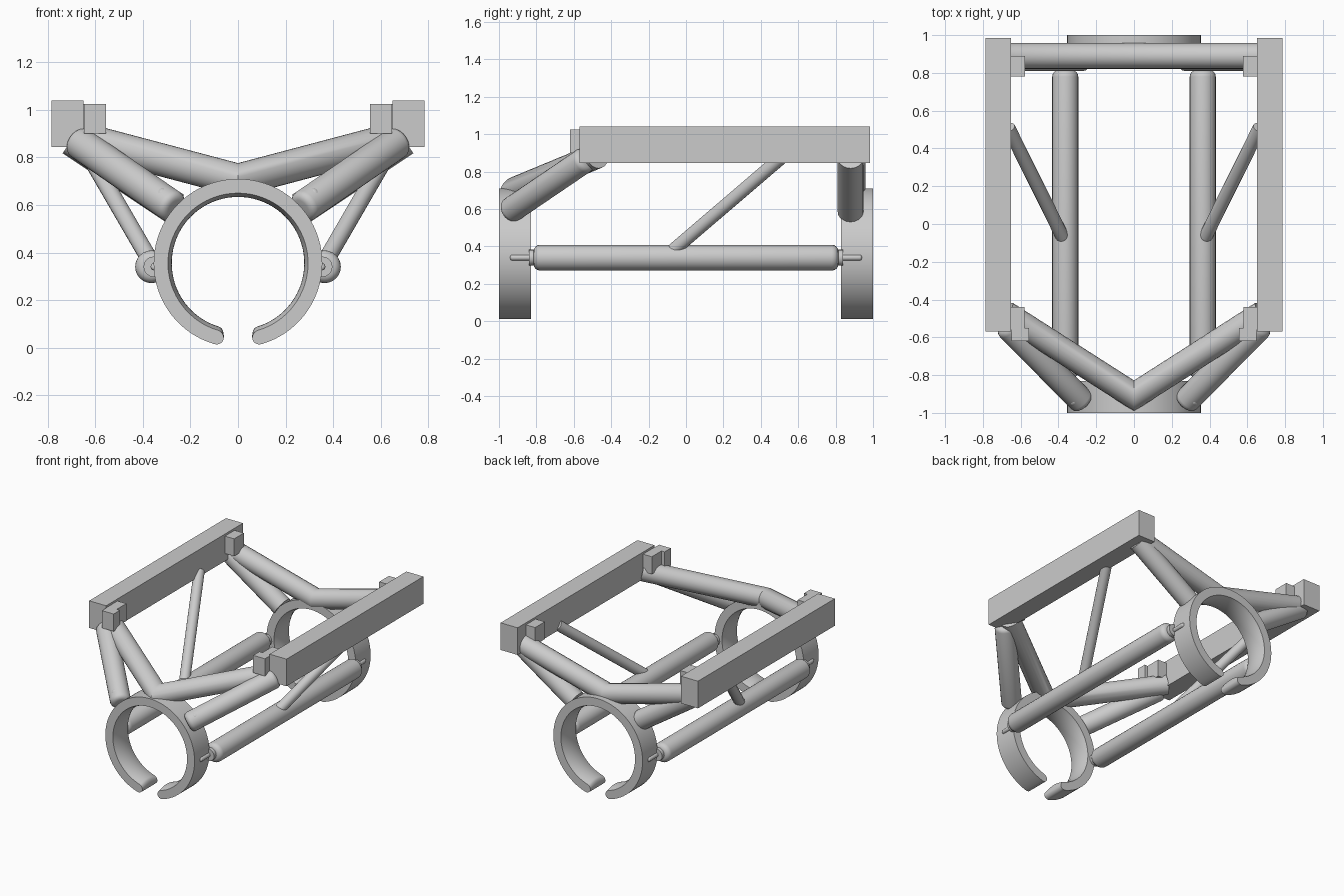
import bpy, bmesh, math
from mathutils import Vector

if "Cube" in bpy.data.objects:
    bpy.data.objects.remove(bpy.data.objects["Cube"])

grey = bpy.data.materials.new("plain grey")
grey.diffuse_color = (0.6, 0.6, 0.6, 1)
grey.use_nodes = True
grey.node_tree.nodes["Principled BSDF"].inputs["Base Color"].default_value = grey.diffuse_color


def finish(bm, name, smooth=True):
    bmesh.ops.recalc_face_normals(bm, faces=bm.faces)
    me = bpy.data.meshes.new(name)
    bm.to_mesh(me)
    bm.free()
    ob = bpy.data.objects.new(name, me)
    bpy.context.collection.objects.link(ob)
    me.materials.append(grey)
    if smooth:
        bpy.ops.object.select_all(action='DESELECT')
        ob.select_set(True)
        bpy.context.view_layer.objects.active = ob
        bpy.ops.object.shade_smooth_by_angle(angle=math.radians(35))
    return ob


def box(name, x, y, z):
    bm = bmesh.new()
    bmesh.ops.create_cube(bm, size=1)
    for v in bm.verts:
        v.co = Vector([(r[0] + r[1]) / 2 + c * (r[1] - r[0]) for r, c in zip((x, y, z), v.co)])
    return finish(bm, name, False)


def tube(name, points, r, sides=20, cap=0.0):
    """Round bar along a path; cap rounds both ends."""
    pts = [Vector(p) for p in points]
    d0, d1 = (pts[1] - pts[0]).normalized(), (pts[-1] - pts[-2]).normalized()
    stations = [(p, r) for p in pts]
    if cap:
        arc = [(cap * (1 - math.sin(a)), r - cap * (1 - math.cos(a)))
               for a in (math.pi / 2 * i / 4 for i in range(5))]
        stations = ([(pts[0] + d0 * o, q) for o, q in reversed(arc)]
                    + stations[1:-1] + [(pts[-1] - d1 * o, q) for o, q in arc])
    bm = bmesh.new()
    rings = []
    for i, (p, q) in enumerate(stations):
        a = stations[max(i - 1, 0)][0]
        b = stations[min(i + 1, len(stations) - 1)][0]
        da, db = (p - a), (b - p)
        t = (da.normalized() + db.normalized()).normalized()
        seg = (db if db.length > 0 else da).normalized()
        # circle across the segment, projected onto the mitre plane
        u = seg.cross(Vector((0, 0, 1))).normalized()
        w = u.cross(seg)
        ring = []
        for k in range(sides):
            ang = 2 * math.pi * k / sides
            o = u * math.cos(ang) * q + w * math.sin(ang) * q
            o -= seg * (o.dot(t) / seg.dot(t))
            ring.append(bm.verts.new(p + o))
        rings.append(ring)
    for A, B in zip(rings, rings[1:]):
        for k in range(sides):
            bm.faces.new((A[k], A[k - 1], B[k - 1], B[k]))
    bm.faces.new(rings[0])
    bm.faces.new(rings[-1])
    return finish(bm, name)


def clamp_ring(name, y0, y1):
    """Open ring with a crowned inner face and rounded tips."""
    zc, ro, ri, crown = 0.355, 0.355, 0.295, 0.016
    mid, half = (ro + ri) / 2, (ro - ri) / 2
    gap, tip = math.radians(16.5), 0.1
    stations = [(gap - tip * math.cos(a), math.sin(a))
                for a in (math.pi / 2 * i / 6 for i in range(6))]
    stations[0] = (stations[0][0], 0.05)
    n = 72
    body = [(gap + (2 * math.pi - 2 * gap) * i / n, 1) for i in range(n + 1)]
    stations = stations + body + [(2 * math.pi - a, s) for a, s in reversed(stations)]
    bm = bmesh.new()
    loops = []
    for a, s in stations:
        prof = [(mid + half * s, y0), (mid + half * s, y1)]
        for j in range(9):
            f = j / 8
            prof.append((mid - s * (half + crown * (1 - (2 * f - 1) ** 2)), y1 + (y0 - y1) * f))
        loops.append([bm.verts.new((q * math.sin(a), y, zc - q * math.cos(a))) for q, y in prof])
    for A, B in zip(loops, loops[1:]):
        for k in range(len(A)):
            bm.faces.new((A[k], A[k - 1], B[k - 1], B[k]))
    bm.faces.new(loops[0])
    bm.faces.new(loops[-1])
    return finish(bm, name)


# Clamp rings front and back
clamp_ring("front_clamp_ring", -1.0, -0.83)
clamp_ring("rear_clamp_ring", 0.83, 1.0)

# V-shaped cross bars
tube("front_cross_bar", [(-0.68, -0.475, 0.885), (0, -0.91, 0.705), (0.68, -0.475, 0.885)], 0.069)
tube("rear_cross_bar", [(-0.68, 0.89, 0.885), (0, 0.89, 0.705), (0.68, 0.89, 0.885)], 0.069)

for s, side in ((-1, "left"), (1, "right")):
    # Top rail and its joint blocks
    def X(a, b):
        return sorted((s * a, s * b))
    box(side + "_rail", X(0.65, 0.785), (-0.57, 0.985), (0.845, 1.04))
    box(side + "_front_block", X(0.555, 0.648), (-0.62, -0.55), (0.9, 1.025))
    box(side + "_inner_block", X(0.58, 0.66), (-0.56, -0.44), (0.9, 1.025))
    box(side + "_rear_block", X(0.577, 0.66), (0.78, 0.89), (0.9, 1.025))

    # Lower side tube with end stubs and pins
    tube(side + "_side_tube", [(s * 0.364, -0.815, 0.34), (s * 0.364, 0.815, 0.34)], 0.069, 24, 0.035)
    for e, end in ((-1, "front"), (1, "rear")):
        tube(f"{side}_{end}_stub", [(s * 0.355, e * 0.79, 0.34), (s * 0.355, e * 0.84, 0.34)], 0.043, 16)
        tube(f"{side}_{end}_pin", [(s * 0.352, e * 0.79, 0.34), (s * 0.352, e * 0.94, 0.34)], 0.016, 12, 0.012)

    # Braces from rail to rings, and the slim middle strut
    tube(side + "_front_brace", [(s * 0.265, -0.95, 0.585), (s * 0.68, -0.53, 0.87)], 0.069, 20, 0.03)
    tube(side + "_front_brace_pin", [(s * 0.26, -0.93, 0.61), (s * 0.34, -0.935, 0.655)], 0.03, 12, 0.02)
    tube(side + "_rear_brace", [(s * 0.265, 0.88, 0.585), (s * 0.70, 0.88, 0.875)], 0.069)
    tube(side + "_middle_strut", [(s * 0.372, -0.08, 0.37), (s * 0.665, 0.51, 0.875)], 0.036, 16)
